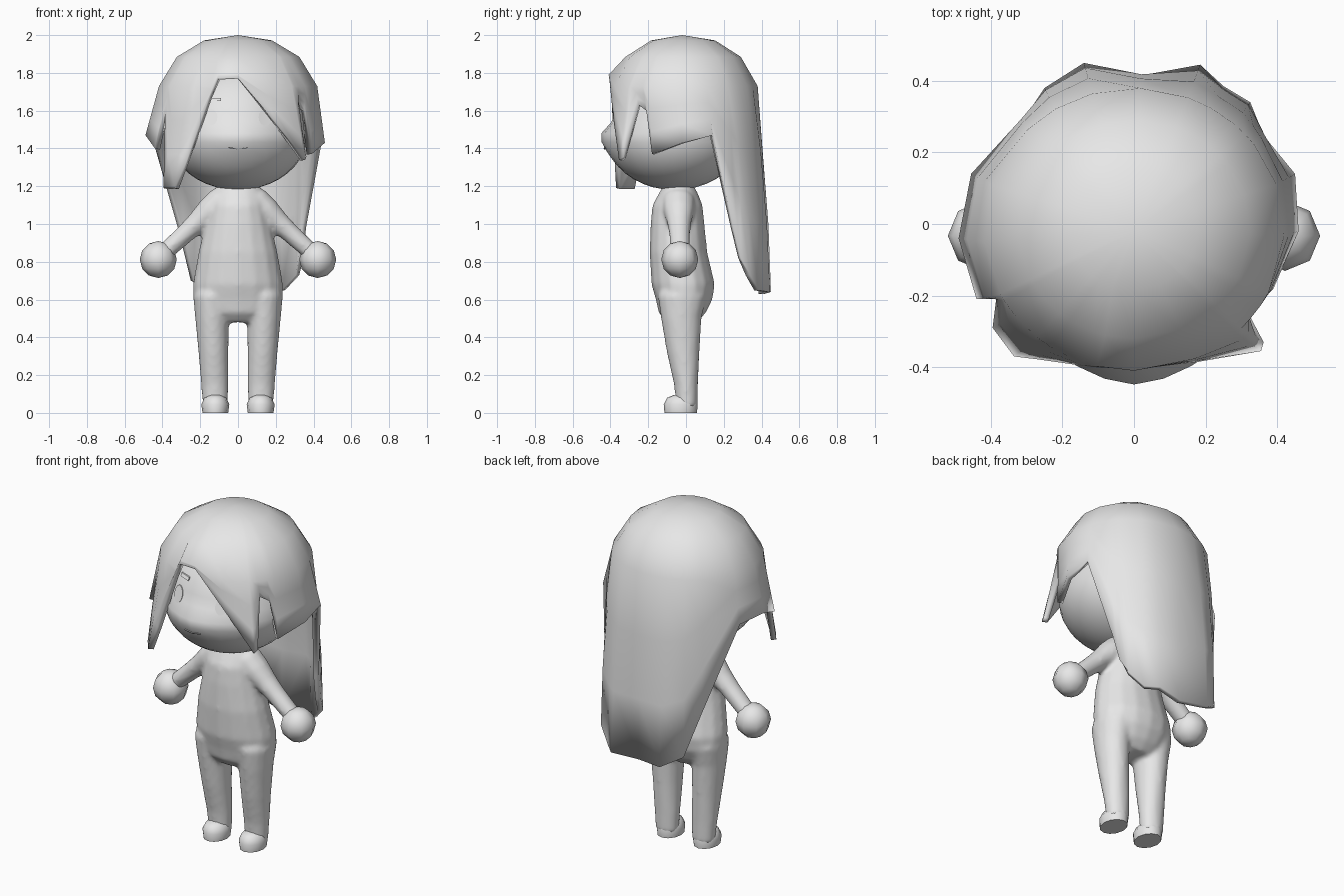
import bpy, bmesh, math
from mathutils import Vector

if "Cube" in bpy.data.objects:
    bpy.data.objects.remove(bpy.data.objects["Cube"])

clay = bpy.data.materials.new("grey_clay")
clay.diffuse_color = (0.8, 0.8, 0.8, 1)
clay.use_nodes = True
clay.node_tree.nodes["Principled BSDF"].inputs["Base Color"].default_value = clay.diffuse_color


def finish(name, bm, angle=50, fix=True):
    if fix:
        bmesh.ops.recalc_face_normals(bm, faces=bm.faces)
    me = bpy.data.meshes.new(name)
    bm.to_mesh(me)
    bm.free()
    ob = bpy.data.objects.new(name, me)
    bpy.context.collection.objects.link(ob)
    me.materials.append(clay)
    bpy.ops.object.select_all(action='DESELECT')
    ob.select_set(True)
    bpy.context.view_layer.objects.active = ob
    bpy.ops.object.shade_smooth_by_angle(angle=math.radians(angle))
    return ob


def skin(bm, rows):
    """Join rings of vertices into a capped tube."""
    n = len(rows[0])
    for a, b in zip(rows, rows[1:]):
        for i in range(n):
            j = (i + 1) % n
            bm.faces.new((a[i], a[j], b[j], b[i]))
    bm.faces.new(rows[0][::-1])
    bm.faces.new(rows[-1])


def loft(bm, rings, n=16):
    """Capped stack of ellipses: (x, y, z, half width, half depth)."""
    skin(bm, [[bm.verts.new((x + rx * math.cos(math.tau * i / n),
                             y + ry * math.sin(math.tau * i / n), z))
               for i in range(n)] for x, y, z, rx, ry in rings])


# Head: ellipsoid with a flatter lower half, a small snout and a recessed brow
HX, HY, HZ = 0.37, 0.37, 1.48


def lean(z):
    d = max(0, z - HZ)
    return -0.06 + min(0.03, 0.6 * d) + 0.08 * d


def snout(x, z):
    return 0.022 * math.exp(-(x / 0.12) ** 2 - ((z - 1.45) / 0.07) ** 2)


def face_y(x, z):
    rz = 0.38 if z > HZ else 0.30
    k = math.sqrt(max(0, 1 - (x / HX) ** 2 - ((z - HZ) / rz) ** 2))
    return lean(z) - HY * k - snout(x, z)


bm = bmesh.new()
bmesh.ops.create_uvsphere(bm, u_segments=28, v_segments=20, radius=1)
for v in bm.verts:
    x, z = v.co.x * HX, HZ + v.co.z * (0.38 if v.co.z > 0 else 0.30)
    y = v.co.y * HY + lean(z) - (snout(x, z) if v.co.y < 0 else 0)
    v.co = (x, y, z)
finish("head", bm)


# Face details: thin plates that follow the head
def face_plate(name, points, lift):
    bm = bmesh.new()
    front = [bm.verts.new((x, face_y(x, z) - lift, z)) for x, z in points]
    back = [bm.verts.new((x, face_y(x, z) + 0.001, z)) for x, z in points]
    bm.faces.new(front)
    for i in range(len(points)):
        j = (i + 1) % len(points)
        bm.faces.new((front[i], back[i], back[j], front[j]))
    finish(name, bm, 30)


for side, label in ((-1, "left"), (1, "right")):
    face_plate(label + "_eye", [(side * 0.145 + 0.036 * math.cos(math.tau * i / 14),
                                 1.565 + 0.045 * math.sin(math.tau * i / 14)) for i in range(14)], 0.004)
    face_plate(label + "_eyebrow", [(side * 0.16, 1.652), (side * 0.09, 1.652),
                                    (side * 0.09, 1.668), (side * 0.16, 1.668)], 0.009)
face_plate("mouth", [(-0.05, 1.402), (0, 1.394), (0.05, 1.402),
                     (0.05, 1.407), (0, 1.400), (-0.05, 1.407)], 0.006)

# Hair: dome whose columns run down to an uneven hem, counter-clockwise from the right
hem = [(.355, -.21, 1.60), (.39, -.18, 1.37), (.46, -.02, 1.43), (.45, .14, 1.47),
       (.36, .25, .98), (.345, .29, .82), (.325, .34, .73), (.25, .385, .65),  # back length
       (.185, .445, .64), (.02, .415, .63), (-.14, .45, .64),
       (-.25, .38, .70), (-.31, .29, .95),
       (-.455, .14, 1.46), (-.49, -.04, 1.47), (-.44, -.21, 1.40),   # left side
       (-.385, -.21, 1.62), (-.395, -.29, 1.19), (-.335, -.37, 1.19),  # left lock
       (-.27, -.378, 1.34), (-.15, -.395, 1.68), (-.11, -.40, 1.77),
       (0, -.405, 1.77), (.18, -.385, 1.56),                         # fringe
       (.355, -.355, 1.34), (.362, -.33, 1.355), (.32, -.25, 1.63)]  # right lock
bm = bmesh.new()
crown = bm.verts.new((0, -0.02, 2.0))
cols = []
for h in hem:
    h = Vector(h)
    a = math.atan2(h.y / 0.39, h.x / 0.42)
    c, s = math.cos(a), math.sin(a)

    def dome(r, z):
        return Vector((r * c, -0.015 + 0.94 * r * s, z))
    brow = dome(0.42, max(1.73, h.z + 0.02))
    pts = [dome(0.18, 1.972), dome(0.325, 1.885), brow]
    for t in (0.33, 0.67, 1):
        p = brow.lerp(h, t)
        if h.z < 1.1 and t < 1:  # long strands swell outwards
            p += Vector((c, s, 0)) * 0.015
        pts.append(p)
    cols.append([bm.verts.new(p) for p in pts])
for i, a in enumerate(cols):
    b = cols[(i + 1) % len(cols)]
    bm.faces.new((crown, a[0], b[0]))
    for r in range(len(a) - 1):
        bm.faces.new((a[r], a[r + 1], b[r + 1], b[r]))
hair = finish("hair", bm, 50, False)
thick = hair.modifiers.new("thickness", 'SOLIDIFY')
thick.thickness = 0.03
thick.offset = -1

# Body: torso, legs and arms fused into one smooth skin
body = bmesh.new()
loft(body, [(0, -.02, .48, .13, .08), (0, -.02, .53, .20, .125), (0, -.01, .60, .238, .15),
            (0, -.015, .68, .24, .168), (0, -.04, .85, .21, .153), (0, -.045, 1.0, .175, .143),
            (0, -.045, 1.10, .155, .133), (0, -.04, 1.17, .135, .10), (0, -.04, 1.22, .10, .07)])
for s in (-1, 1):
    loft(body, [(s * .12, .005, .03, .066, .056), (s * .123, 0, .15, .073, .064),
                (s * .13, -.015, .32, .08, .087), (s * .137, -.025, .50, .09, .108),
                (s * .138, -.02, .62, .10, .13), (s * .12, -.02, .70, .08, .10)])
    # Arms: tapered tubes from shoulder to wrist
    a, b = Vector((s * .085, -.04, 1.125)), Vector((s * .40, -.03, .84))
    side = Vector((s * .69, 0, .73))
    skin(body, [[body.verts.new(a.lerp(b, t) + side * r * math.cos(math.tau * i / 12)
                                + Vector((0, r * 1.1 * math.sin(math.tau * i / 12), 0)))
                 for i in range(12)]
                for t, r in ((0, .08), (.2, .075), (.4, .06), (.6, .052), (1, .046))])
body = finish("body", body)
fuse = body.modifiers.new("fuse", 'REMESH')
fuse.mode = 'VOXEL'
fuse.voxel_size = 0.012
fuse.use_smooth_shade = True
relax = body.modifiers.new("relax", 'SMOOTH')
relax.factor = 0.5
relax.iterations = 10

for s, label in ((-1, "left"), (1, "right")):
    # Feet
    bm = bmesh.new()
    loft(bm, [(s * .12, -.028, 0, .068, .086), (s * .12, -.028, .045, .074, .09),
              (s * .12, -.025, .08, .058, .075), (s * .12, -.02, .095, .03, .045)], 12)
    finish(label + "_foot", bm)
    # Hands: low-sided balls
    bm = bmesh.new()
    bmesh.ops.create_uvsphere(bm, u_segments=8, v_segments=6, radius=0.098)
    bmesh.ops.translate(bm, verts=bm.verts, vec=(s * .422, -.033, .812))
    finish(label + "_hand", bm, 60)
